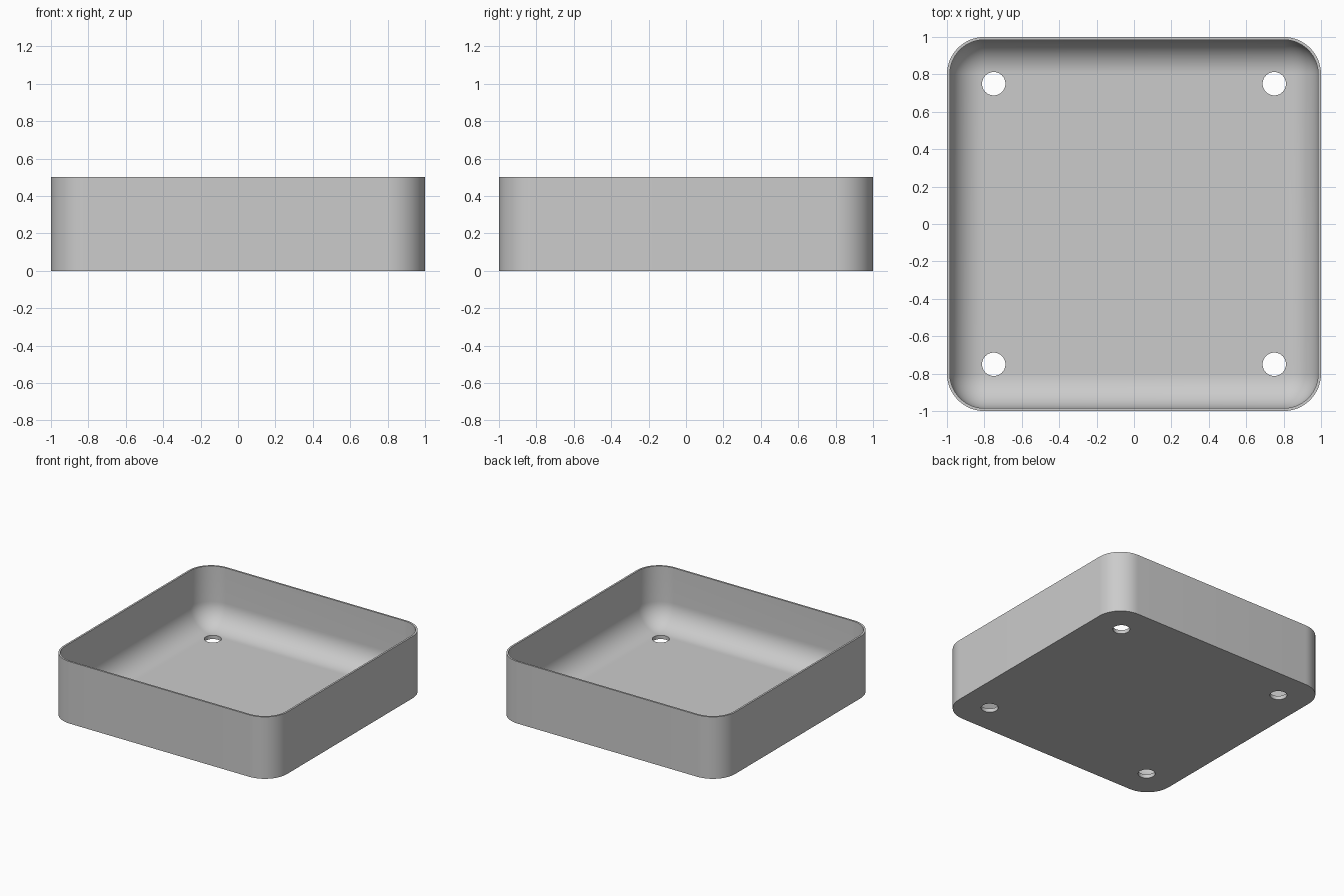
import bpy
import bmesh
import math
from mathutils import Matrix, Vector

if "Cube" in bpy.data.objects:
    bpy.data.objects.remove(bpy.data.objects["Cube"], do_unlink=True)

HEIGHT, OUTER_R = 0.5, 0.2
WALL, FLOOR = 0.015, 0.03
FILLET = 0.184
HOLE_POS, HOLE_R = 0.75, 0.0625
CORNER_STEPS, FILLET_STEPS = 16, 16

grey = bpy.data.materials.new("plain grey")
grey.use_nodes = True
colour = (0.6, 0.6, 0.6, 1)
grey.diffuse_color = colour
grey.node_tree.nodes["Principled BSDF"].inputs["Base Color"].default_value = colour


def ring(bm, inset, z):
    """Rounded square loop, offset inwards from the outer wall."""
    centre, radius = 1 - OUTER_R, OUTER_R - inset
    verts = []
    for corner in range(4):
        quarter = corner * math.pi / 2
        turn = Matrix.Rotation(quarter, 3, "Z")
        for i in range(CORNER_STEPS + 1):
            a = i / CORNER_STEPS * math.pi / 2
            p = Vector((centre + radius * math.cos(a), centre + radius * math.sin(a), z))
            verts.append(bm.verts.new(turn @ p))
    return verts


# Tray shell: outer wall, thin rim, inner wall and curved run to the floor
levels = [(0, 0), (0, HEIGHT), (WALL, HEIGHT)]
for i in range(FILLET_STEPS + 1):
    a = i / FILLET_STEPS * math.pi / 2
    levels.append((WALL + FILLET * (1 - math.cos(a)), FLOOR + FILLET * (1 - math.sin(a))))

bm = bmesh.new()
rings = [ring(bm, inset, z) for inset, z in levels]
for low, high in zip(rings, rings[1:]):
    for i in range(len(low)):
        j = (i + 1) % len(low)
        bm.faces.new((low[i], low[j], high[j], high[i]))
bm.faces.new(reversed(rings[0]))
bm.faces.new(rings[-1])
bmesh.ops.recalc_face_normals(bm, faces=bm.faces)
mesh = bpy.data.meshes.new("tray")
bm.to_mesh(mesh)
bm.free()
tray = bpy.data.objects.new("tray", mesh)
bpy.context.collection.objects.link(tray)
mesh.materials.append(grey)

# Four round holes through the floor
bm = bmesh.new()
for x in (-HOLE_POS, HOLE_POS):
    for y in (-HOLE_POS, HOLE_POS):
        bmesh.ops.create_cone(bm, cap_ends=True, segments=48, radius1=HOLE_R, radius2=HOLE_R,
                              depth=0.3, matrix=Matrix.Translation((x, y, 0)))
cut_mesh = bpy.data.meshes.new("hole_cutter")
bm.to_mesh(cut_mesh)
bm.free()
cutter = bpy.data.objects.new("hole_cutter", cut_mesh)
cutter.hide_render = True
cut_mesh.materials.append(grey)
bpy.context.collection.objects.link(cutter)

holes = tray.modifiers.new("floor_holes", "BOOLEAN")
holes.operation = "DIFFERENCE"
holes.solver = "EXACT"
holes.object = cutter
bpy.ops.object.select_all(action="DESELECT")
tray.select_set(True)
bpy.context.view_layer.objects.active = tray
bpy.ops.object.modifier_apply(modifier=holes.name)
bpy.data.objects.remove(cutter, do_unlink=True)
bpy.ops.object.shade_smooth_by_angle(angle=math.radians(30))
